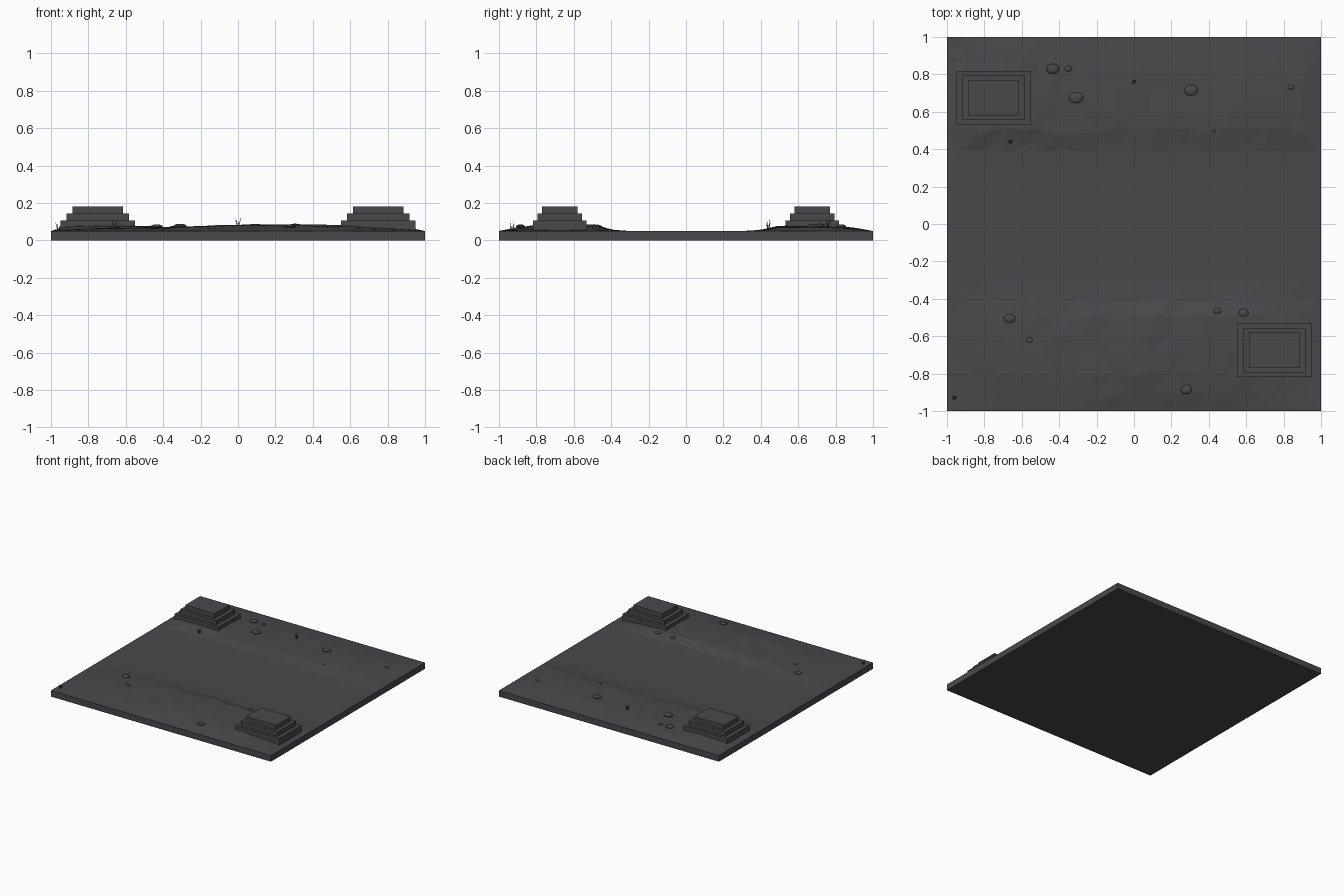
import bpy, bmesh, math, random
from mathutils import Matrix, Vector

if "Cube" in bpy.data.objects:
    bpy.data.objects.remove(bpy.data.objects["Cube"])

random.seed(4)


def material(name, rgb):
    m = bpy.data.materials.new(name)
    m.diffuse_color = (*rgb, 1.0)
    m.use_nodes = True
    m.node_tree.nodes["Principled BSDF"].inputs["Base Color"].default_value = m.diffuse_color
    return m


DARK = material("dark slate", (0.066, 0.065, 0.072))


def add_object(name, bm):
    bmesh.ops.recalc_face_normals(bm, faces=bm.faces)
    mesh = bpy.data.meshes.new(name)
    bm.to_mesh(mesh)
    bm.free()
    mesh.materials.append(DARK)
    ob = bpy.data.objects.new(name, mesh)
    bpy.context.collection.objects.link(ob)
    return ob


def lerp_points(t, pts):
    for (a, va), (b, vb) in zip(pts, pts[1:]):
        if t <= b:
            return va + (vb - va) * max(0.0, (t - a) / (b - a))
    return pts[-1][1]


# Bank shape across the valley, and crest heights along each bank
ACROSS = [(0, 0), (0.37, 0), (0.42, 0.3), (0.5, 0.9), (0.6, 1), (0.75, 0.97), (0.85, 0.75), (1, 0)]
FRONT_CREST = [(-1, 0), (-0.8, 0.014), (-0.4, 0.02), (0, 0.036), (0.3, 0.038),
               (0.6, 0.03), (0.85, 0.015), (1, 0)]
BACK_CREST = [(-1, 0), (-0.9, 0.026), (-0.65, 0.032), (-0.35, 0.022), (0, 0.023),
              (0.4, 0.024), (0.75, 0.027), (0.9, 0.02), (1, 0)]


def ground_height(x, y):
    crest = BACK_CREST if y > 0 else FRONT_CREST
    return 0.05 + lerp_points(abs(y), ACROSS) * lerp_points(x, crest)


# Ground slab with a flat valley between two faceted banks
bm = bmesh.new()
bmesh.ops.create_grid(bm, x_segments=20, y_segments=20, size=1.0)
for v in bm.verts:
    x, y = v.co.x, v.co.y
    h = ground_height(x, y) - 0.05
    v.co.z = 0.05 + h * random.uniform(0.86, 1.06)
    if 0.35 < abs(y) < 0.95 and abs(x) < 0.95:
        v.co.x += random.uniform(-0.02, 0.02)
        v.co.y += random.uniform(-0.02, 0.02)
bmesh.ops.triangulate(bm, faces=bm.faces[:])
rim = [e for e in bm.edges if e.is_boundary]
skirt = bmesh.ops.extrude_edge_only(bm, edges=rim)["geom"]
for v in skirt:
    if isinstance(v, bmesh.types.BMVert):
        v.co.z = 0.0
bmesh.ops.contextual_create(bm, geom=[g for g in skirt if isinstance(g, bmesh.types.BMEdge) and g.is_boundary])
add_object("ground", bm)


# Stepped platforms in opposite corners
STEPS = [(0.40, 0.285, 0.04, 0.107), (0.335, 0.24, 0.107, 0.143), (0.27, 0.19, 0.143, 0.18)]
for name, cx, cy in (("back_platform", -0.75, 0.675), ("front_platform", 0.75, -0.675)):
    bm = bmesh.new()
    for w, d, z0, z1 in STEPS:
        bmesh.ops.create_cube(bm, size=1.0, matrix=Matrix.Translation((cx, cy, (z0 + z1) / 2))
                              @ Matrix.Diagonal((w, d, z1 - z0, 1)))
    add_object(name, bm)


# Flattened stones scattered on the banks
STONES = [(-0.435, 0.83, 0.035), (-0.35, 0.83, 0.02), (-0.31, 0.675, 0.038), (0.305, 0.715, 0.037),
          (0.84, 0.73, 0.017), (0.425, 0.5, 0.012), (-0.665, -0.505, 0.031), (-0.56, -0.62, 0.018),
          (0.445, -0.465, 0.022), (0.585, -0.475, 0.028), (0.28, -0.885, 0.031)]
for i, (x, y, r) in enumerate(STONES):
    bm = bmesh.new()
    z = ground_height(x, y) + 0.12 * r
    bmesh.ops.create_uvsphere(bm, u_segments=10, v_segments=6, radius=1.0,
                              matrix=Matrix.Translation((x, y, z)) @ Matrix.Diagonal((r, r * 0.78, r * 0.32, 1)))
    add_object(f"stone_{i + 1}", bm)


# Tufts of thin upright blades
for i, (x, y) in enumerate([(-0.96, -0.93), (-0.66, 0.44), (0.0, 0.76)]):
    bm = bmesh.new()
    base = Vector((x, y, ground_height(x, y) - 0.003))
    for k in range(4):
        a = k * math.pi / 2 + 0.5
        height = (0.055, 0.042, 0.05, 0.038)[k]
        lean = Matrix.Rotation(a, 4, 'Z') @ Matrix.Rotation(0.28, 4, 'Y')
        bmesh.ops.create_cone(bm, cap_ends=True, segments=4, radius1=0.003, radius2=0.0006, depth=height,
                              matrix=Matrix.Translation(base) @ lean
                              @ Matrix.Translation((0.003, 0, height / 2)))
    add_object(f"grass_tuft_{i + 1}", bm)
